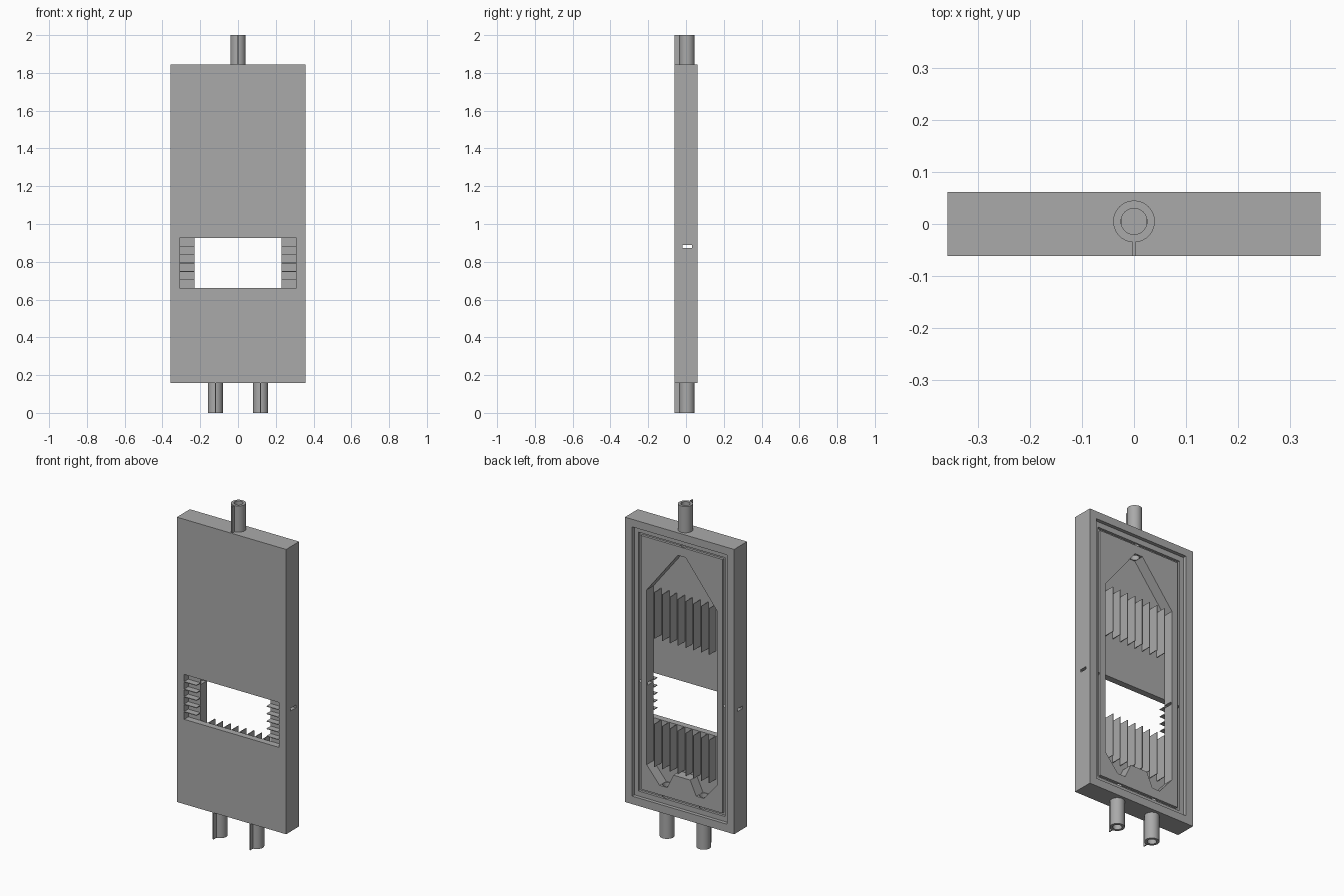
import bpy, bmesh, math
from mathutils import Matrix

if "Cube" in bpy.data.objects:
    bpy.data.objects.remove(bpy.data.objects["Cube"], do_unlink=True)

grey = bpy.data.materials.new("plain_grey")
grey.use_nodes = True
grey.diffuse_color = (0.4, 0.4, 0.4, 1)
grey.node_tree.nodes["Principled BSDF"].inputs["Base Color"].default_value = (0.4, 0.4, 0.4, 1)

FRONT, BACK = -0.061, 0.061
FLOOR, LEDGE = -0.023, 0.04      # chamber floor and lid seat depths
BOTTOM, TOP = 0.158, 1.845
HALF = 0.23                      # half width of the chamber
WIN_LOW, WIN_HIGH = 0.66, 0.926
BORE_Y = 0.005


def finish(name, bm):
    bmesh.ops.recalc_face_normals(bm, faces=bm.faces)
    mesh = bpy.data.meshes.new(name)
    bm.to_mesh(mesh)
    bm.free()
    mesh.materials.append(grey)
    obj = bpy.data.objects.new(name, mesh)
    bpy.context.collection.objects.link(obj)
    return obj


def add_box(bm, x, y, z):
    size = [b - a for a, b in (x, y, z)]
    mid = [(a + b) / 2 for a, b in (x, y, z)]
    bmesh.ops.create_cube(bm, size=1, matrix=Matrix.Translation(mid) @ Matrix.Diagonal((*size, 1)))


def box(name, x, y, z):
    bm = bmesh.new()
    add_box(bm, x, y, z)
    return finish(name, bm)


def cylinder(name, x, radius, low, high):
    bm = bmesh.new()
    bmesh.ops.create_cone(bm, cap_ends=True, segments=40, radius1=radius, radius2=radius,
                          depth=high - low,
                          matrix=Matrix.Translation((x, BORE_Y, (low + high) / 2)))
    return finish(name, bm)


def prism(name, outline, y0, y1):
    bm = bmesh.new()
    face = bm.faces.new([bm.verts.new((x, y0, z)) for x, z in outline])
    extruded = bmesh.ops.extrude_face_region(bm, geom=[face])["geom"]
    verts = [v for v in extruded if isinstance(v, bmesh.types.BMVert)]
    bmesh.ops.translate(bm, verts=verts, vec=(0, y1 - y0, 0))
    return finish(name, bm)


def cut(target, cutter):
    mod = target.modifiers.new("cut", "BOOLEAN")
    mod.operation, mod.solver, mod.object = "DIFFERENCE", "EXACT", cutter
    bpy.context.view_layer.objects.active = target
    bpy.ops.object.modifier_apply(modifier=mod.name)
    bpy.data.objects.remove(cutter, do_unlink=True)


def smooth(obj):
    bpy.ops.object.select_all(action="DESELECT")
    obj.select_set(True)
    bpy.context.view_layer.objects.active = obj
    bpy.ops.object.shade_smooth_by_angle(angle=math.radians(30))


# Housing with a shallow lid seat in the back
housing = box("housing", (-0.358, 0.358), (FRONT, BACK), (BOTTOM, TOP))
cut(housing, box("seat_cutter", (-0.31, 0.31), (LEDGE, 0.1), (0.205, 1.8)))

# Seal groove running round the lid seat
groove = box("groove_cutter", (-0.283, 0.283), (0.025, 0.09), (0.235, 1.768))
cut(groove, box("groove_core", (-0.268, 0.268), (0, 0.1), (0.25, 1.753)))
cut(housing, groove)

# Flow chamber: pointed top, two legs at the bottom
right_half = [(0.025, 1.7), (HALF, 1.44), (HALF, 0.405), (0.145, 0.305), (0.095, 0.305), (0.055, 0.39)]
outline = right_half + [(-x, z) for x, z in reversed(right_half)]
cut(housing, prism("chamber_cutter", outline, FLOOR, 0.1))

# Front window and the thin slot through both sides
cut(housing, box("window_cutter", (-0.31, 0.31), (-0.1, FLOOR + 0.001), (WIN_LOW, WIN_HIGH)))
cut(housing, box("slot_cutter", (-0.5, 0.5), (-0.018, 0.031), (0.872, 0.888)))

# Pipes, each with a bore into the chamber and a support rib at the front
for name, x, low, high, bore in (("top_pipe", 0, TOP, 2, (1.65, 2.1)),
                                 ("left_pipe", 0.12, 0, BOTTOM, (-0.1, 0.33)),
                                 ("right_pipe", -0.12, 0, BOTTOM, (-0.1, 0.33))):
    cut(housing, cylinder("bore_cutter", x, 0.025, *bore))
    pipe = cylinder(name, x, 0.04, low, high)
    cut(pipe, cylinder("bore_cutter", x, 0.025, *bore))
    smooth(pipe)
    box(name + "_rib", (x - 0.003, x + 0.003), (FRONT, BORE_Y - 0.039), (low, high))

# Upright fins in the chamber
for name, low, high in (("upper_fins", 1.165, 1.44), ("lower_fins", 0.405, WIN_LOW)):
    bm = bmesh.new()
    for i in range(1, 9):
        x = -HALF + 2 * HALF * i / 9
        add_box(bm, (x - 0.002, x + 0.002), (FLOOR, LEDGE), (low, high))
    finish(name, bm)

# Level fins at both ends of the window
for name, x in (("left_window_fins", (HALF, 0.31)), ("right_window_fins", (-0.31, -HALF))):
    bm = bmesh.new()
    for i in range(1, 6):
        z = WIN_LOW + (WIN_HIGH - WIN_LOW) * i / 6
        add_box(bm, x, (FRONT, FLOOR), (z - 0.002, z + 0.002))
    finish(name, bm)
